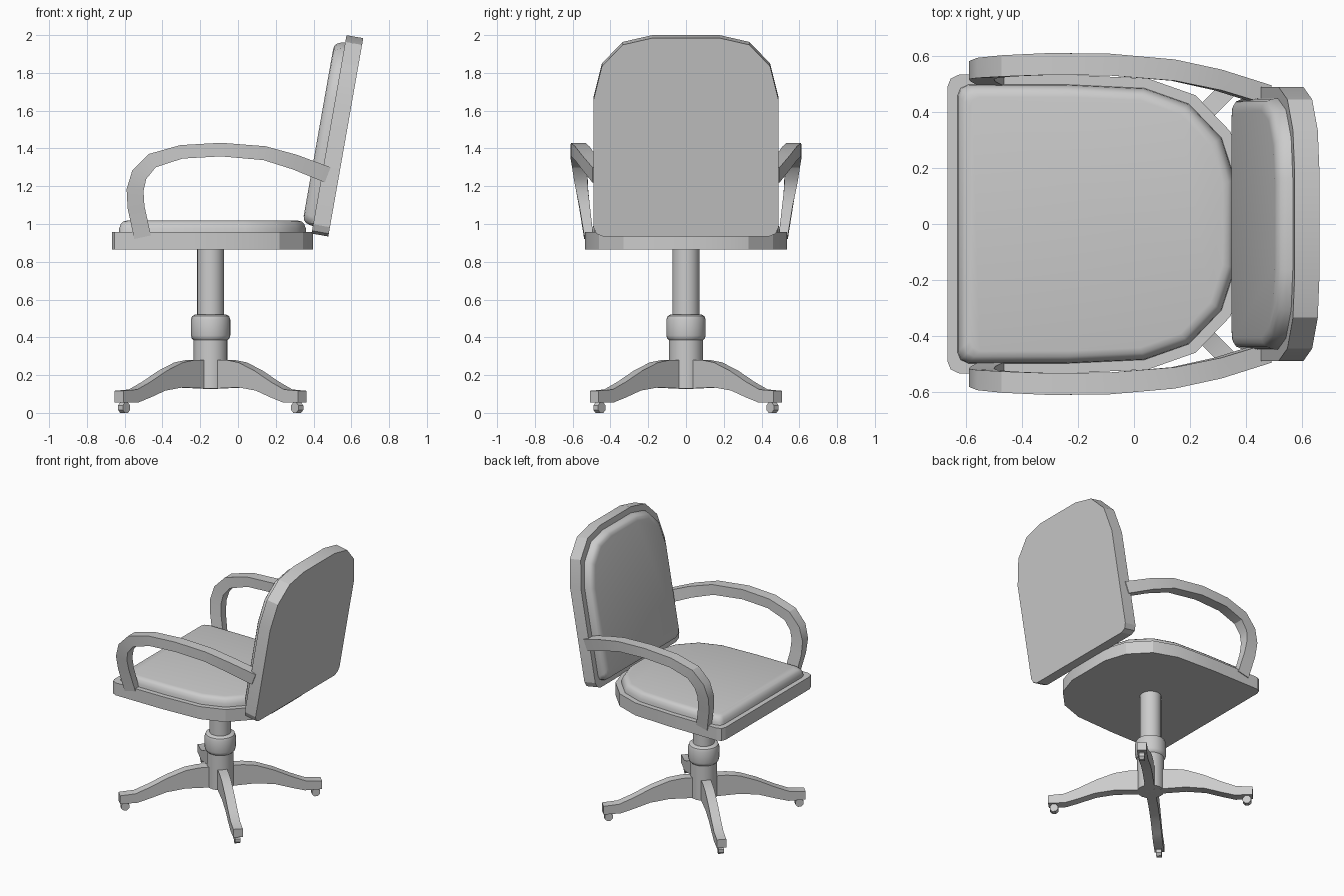
import bpy, math
from mathutils import Vector

if "Cube" in bpy.data.objects:
    bpy.data.objects.remove(bpy.data.objects["Cube"])

CX = -0.145  # column centre in x


def loft(name, rings, angle=30):
    """Skin a stack of equal-length vertex rings and cap both ends."""
    n = len(rings[0])
    verts = [tuple(p) for r in rings for p in r]
    faces = [tuple(range(n))[::-1],
             tuple(range((len(rings) - 1) * n, len(rings) * n))]
    for k in range(len(rings) - 1):
        for i in range(n):
            j = (i + 1) % n
            faces.append((k * n + i, k * n + j, (k + 1) * n + j, (k + 1) * n + i))
    me = bpy.data.meshes.new(name)
    me.from_pydata(verts, [], faces)
    ob = bpy.data.objects.new(name, me)
    bpy.context.collection.objects.link(ob)
    bpy.context.view_layer.objects.active = ob
    bpy.ops.object.mode_set(mode='EDIT')
    bpy.ops.mesh.select_all(action='SELECT')
    bpy.ops.mesh.normals_make_consistent(inside=False)
    bpy.ops.object.mode_set(mode='OBJECT')
    me.shade_smooth()
    me.set_sharp_from_angle(angle=math.radians(angle))
    return ob


def inset(outline, d, centre):
    """Shrink an outline by about d, measured on its half extents."""
    c = Vector(centre)
    half = [max(abs(p[a] - c[a]) for p in outline) for a in (0, 1)]
    return [tuple(c[a] + (p[a] - c[a]) * (1 - d / half[a]) for a in (0, 1))
            for p in outline]


def mirrored(half, axis):
    """Close a half outline by mirroring one coordinate."""
    flip = (lambda p: (-p[0], p[1])) if axis == 0 else (lambda p: (p[0], -p[1]))
    return half + [flip(p) for p in reversed(half)]


# rounded pad section: (inset, height fraction)
PAD = [(0.0, 0.0), (0.003, 0.4), (0.012, 0.75), (0.025, 0.93), (0.045, 1.0)]

# seat board and cushion
seat = mirrored([(-0.667, 0.49), (-0.655, 0.52), (-0.625, 0.534), (-0.25, 0.534),
                 (0.05, 0.52), (0.22, 0.46), (0.345, 0.33), (0.397, 0.17)], 1)
loft("seat_board", [[(x, y, z) for x, y in seat] for z in (0.865, 0.957)], 20)
loft("seat_cushion", [[(x, y, 0.95 + 0.068 * h)
                       for x, y in inset(seat, 0.035 + d, (-0.135, 0))]
                      for d, h in PAD], 40)

# reclined back panel and cushion, drawn in (y, s) along the slope
T = math.radians(10)
UP = Vector((math.sin(T), 0, math.cos(T)))
FWD = Vector((-math.cos(T), 0, math.sin(T)))


def on_back(y, s, t):
    return Vector((0.478, y, 0.934)) + UP * s + FWD * t


back = mirrored([(0.44, 0.0), (0.475, 0.015), (0.49, 0.05), (0.49, 0.732),
                 (0.445, 0.915), (0.335, 1.03), (0.18, 1.066)], 0)
loft("back_panel", [[on_back(y, s, t) for y, s in back] for t in (0, 0.09)], 20)
loft("back_cushion", [[on_back(y, s, 0.085 + 0.062 * h)
                       for y, s in inset(back, 0.04 + d, (0, 0.533))]
                      for d, h in PAD], 40)

# armrests: (x, z, y, half width, half thickness) along the bend
ARM = [(-0.505, 0.93, 0.515, 0.024, 0.045), (-0.54, 1.09, 0.537, 0.028, 0.045),
       (-0.545, 1.18, 0.55, 0.032, 0.045), (-0.523, 1.26, 0.558, 0.036, 0.043),
       (-0.455, 1.335, 0.565, 0.038, 0.04), (-0.3, 1.382, 0.572, 0.039, 0.036),
       (-0.09, 1.394, 0.57, 0.039, 0.036), (0.14, 1.375, 0.55, 0.038, 0.037),
       (0.3, 1.328, 0.515, 0.037, 0.04), (0.475, 1.26, 0.46, 0.036, 0.043)]
for side, label in ((1, "left"), (-1, "right")):
    rings = []
    for i, (x, z, y, w, t) in enumerate(ARM):
        a, b = ARM[max(i - 1, 0)], ARM[min(i + 1, len(ARM) - 1)]
        nrm = Vector((-(b[1] - a[1]), 0, b[0] - a[0])).normalized() * t
        c = Vector((x, side * y, z))
        rings.append([c + nrm * u + Vector((0, v * w, 0))
                      for u, v in ((1, 1), (1, -1), (-1, -1), (-1, 1))])
    loft("armrest_" + label, rings, 30)


# turned column parts
def turned(name, profile, sides=20):
    loft(name, [[(CX + r * math.cos(2 * math.pi * i / sides),
                  r * math.sin(2 * math.pi * i / sides), z)
                 for i in range(sides)] for r, z in profile], 40)


turned("column_upper", [(0.072, 0.45), (0.072, 0.87)])
turned("column_collar", [(0.09, 0.385), (0.1, 0.395), (0.104, 0.41), (0.104, 0.495),
                         (0.098, 0.512), (0.08, 0.522)])
turned("column_lower", [(0.09, 0.13), (0.09, 0.4)])

# four diagonal legs with casters, profile in (radius, z)
LEG = [(0.0, 0.28), (0.15, 0.28), (0.24, 0.267), (0.36, 0.223), (0.48, 0.165),
       (0.58, 0.124), (0.686, 0.117), (0.686, 0.056), (0.57, 0.056), (0.48, 0.082),
       (0.37, 0.118), (0.24, 0.135), (0.0, 0.127)]
for k in range(4):
    a = math.radians(45 + 90 * k)
    out = Vector((math.cos(a), math.sin(a), 0))
    tan = Vector((-out.y, out.x, 0))

    def at(r, w, z):
        return Vector((CX, 0, z)) + out * r + tan * w

    loft(f"base_leg_{k + 1}", [[at(r, w, z) for r, z in LEG] for w in (-0.032, 0.032)], 30)
    loft(f"caster_stem_{k + 1}", [[at(0.648 + u * 0.012, v * 0.012, z)
                                   for u, v in ((1, 1), (-1, 1), (-1, -1), (1, -1))]
                                  for z in (0.03, 0.07)])
    ring = [math.radians(22.5 + 45 * i) for i in range(8)]
    loft(f"caster_wheel_{k + 1}",
         [[at(0.648 + 0.03 * math.cos(b), w, 0.0277 + 0.03 * math.sin(b)) for b in ring]
          for w in (-0.018, 0.018)])
